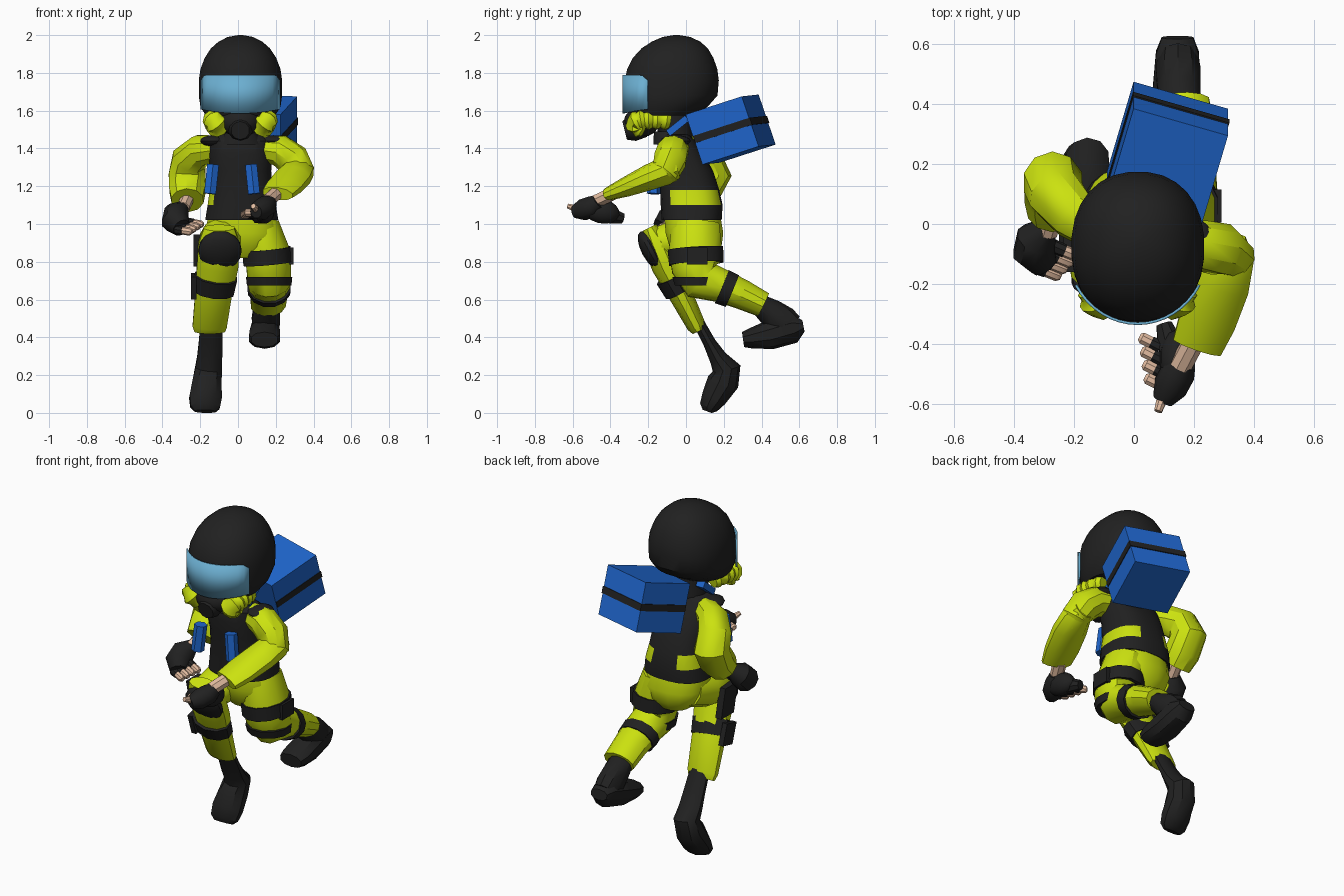
import bpy, bmesh, math
from mathutils import Vector, Matrix


def material(name, rgb):
    m = bpy.data.materials.new(name)
    m.diffuse_color = (*rgb, 1)
    return m


BLACK = material("charcoal", (0.015, 0.015, 0.015))
LIME = material("lime cloth", (0.60, 0.76, 0.005))
BLUE = material("pack blue", (0.014, 0.135, 0.62))
GLASS = material("visor blue", (0.15, 0.43, 0.64))
SKIN = material("skin", (0.76, 0.50, 0.35))


def finish(name, bm, mats, smooth=35):
    bmesh.ops.recalc_face_normals(bm, faces=bm.faces)
    me = bpy.data.meshes.new(name)
    bm.to_mesh(me)
    bm.free()
    ob = bpy.data.objects.new(name, me)
    bpy.context.collection.objects.link(ob)
    for m in mats:
        me.materials.append(m)
    if smooth:
        bpy.ops.object.select_all(action='DESELECT')
        ob.select_set(True)
        bpy.context.view_layer.objects.active = ob
        bpy.ops.object.shade_smooth_by_angle(angle=math.radians(smooth))
    return ob


def loft(name, rings, mat, n=12, level=False, power=1.0, rule=None, mat2=None, smooth=35):
    """Skin rings (x, y, z, r_side, r_depth); level keeps the rings horizontal."""
    bm = bmesh.new()
    pts = [Vector(r[:3]) for r in rings]
    u, loops = Vector((1, 0, 0)), []
    for i, r in enumerate(rings):
        t = Vector((0, 0, 1))
        if not level:
            a, b = pts[max(i - 1, 0)], pts[min(i + 1, len(pts) - 1)]
            t = (pts[i] - a).normalized() + (b - pts[i]).normalized()
            t.normalize()
        u = (u - t * u.dot(t)).normalized()
        v = t.cross(u)
        loop = []
        for k in range(n):
            a = 2 * math.pi * (k + 0.5) / n
            c, s = (math.copysign(abs(f) ** power, f) for f in (math.cos(a), math.sin(a)))
            loop.append(bm.verts.new(pts[i] + u * c * r[3] + v * s * r[-1]))
        loops.append(loop)
    for a, b in zip(loops, loops[1:]):
        for k in range(n):
            bm.faces.new((a[k], a[(k + 1) % n], b[(k + 1) % n], b[k]))
    bm.faces.new(loops[0])
    bm.faces.new(loops[-1])
    if rule:
        for f in bm.faces:
            f.material_index = int(rule(f.calc_center_median()))
    return finish(name, bm, [mat] + ([mat2] if mat2 else []), smooth)


def ball(name, loc, size, mat, tilt=0):
    bm = bmesh.new()
    bmesh.ops.create_uvsphere(bm, u_segments=14, v_segments=8, radius=1, matrix=Matrix.Translation(
        loc) @ Matrix.Rotation(tilt, 4, 'X') @ Matrix.Diagonal((*size, 1)))
    return finish(name, bm, [mat])


def box(name, loc, axes, mat):
    """Box from its centre and three full-length edge vectors."""
    bm = bmesh.new()
    m = Matrix([Vector(a) for a in axes]).transposed().to_4x4()
    bmesh.ops.create_cube(bm, size=1, matrix=Matrix.Translation(loc) @ m)
    return finish(name, bm, [mat], 0)


# Helmet, visor, neck and mask
loft("helmet", [(.013, -.13, 1.575, .185, .165), (.013, -.1, 1.62, .213, .215), (.013, -.08, 1.68, .222, .248),
                (.013, -.075, 1.76, .222, .25), (.013, -.073, 1.82, .213, .24), (.013, -.068, 1.88, .19, .214),
                (.013, -.06, 1.93, .157, .176), (.013, -.053, 1.965, .117, .13), (.013, -.05, 1.99, .068, .074),
                (.013, -.05, 2.0, .012, .014)], BLACK, n=28, level=True, power=.9)
bm = bmesh.new()
cols = []
for k in range(17):
    a = math.radians(-60 + 120 * k / 16)
    s, c = math.sin(a), math.cos(a)
    cols.append([bm.verts.new((.012 + .242 * s, -.075 - .262 * c, z))
                 for z in (1.585 + .03 * s * s, 1.79 - .03 * max(0, abs(s) - .78) / .09)])
for a, b in zip(cols, cols[1:]):
    bm.faces.new((a[0], b[0], b[1], a[1]))
visor = finish("visor", bm, [GLASS])
visor.modifiers.new("thickness", 'SOLIDIFY').thickness = .009
loft("neck", [(.01, -.05, 1.42, .1, .09), (.01, -.07, 1.6, .1, .1)], BLACK)
ball("mask", (.012, -.235, 1.54), (.11, .095, .08), BLACK)
loft("mask_filter", [(.012, -.23, 1.525, .068), (.012, -.285, 1.505, .068), (.012, -.325, 1.495, .05)], BLACK, n=10)
loft("collar", [(.015, -.075, 1.42, .13, .1), (.015, -.085, 1.46, .1, .09), (.015, -.09, 1.49, .08, .08)],
     BLACK, level=True)

# Ribbed breathing hoses, mirrored about the head centre
P = [Vector(p) for p in ((.115, -.225, 1.515), (.14, -.33, 1.545), (.158, -.19, 1.565), (.125, -.09, 1.545))]
for side, label in ((-1, "right"), (1, "left")):
    rings = []
    for k in range(15):
        t = k / 14
        p = P[0] * (1 - t) ** 3 + P[1] * 3 * t * (1 - t) ** 2 + P[2] * 3 * t * t * (1 - t) + P[3] * t ** 3
        rings.append((.012 + side * p.x, p.y, p.z, (.066 if k % 2 else .054) * (1 - .25 * t)))
    loft(label + "_hose", rings, LIME, n=10)

# Vest with lime patches wrapping the lower sides
loft("vest", [(.02, .03, 1.02, .195, .16), (.02, .03, 1.1, .182, .165), (.017, .02, 1.18, .168, .157),
              (.015, .0, 1.28, .162, .145), (.012, -.03, 1.37, .17, .125), (.012, -.05, 1.44, .165, .1),
              (.012, -.055, 1.475, .11, .07)], BLACK, n=24, level=True, power=.8, mat2=LIME,
     rule=lambda c: 1.1 < c.z < 1.18 and abs(c.x - .02) > .09 and c.y > -.08)
loft("hips", [(.03, .05, .82, .09, .09), (.03, .05, .88, .17, .14), (.03, .045, .95, .2, .155),
              (.02, .035, 1.03, .185, .152)], LIME, n=16, level=True, power=.9)

# Shoulder pads, chest canisters and pack straps
for x, label in ((-.13, "right"), (.19, "left")):
    ball(label + "_shoulder_pad", (x, -.055, 1.44), (.072, .08, .03), BLACK)
for x, lean, label in ((-.14, .008, "right"), (.077, -.008, "left")):
    loft(label + "_canister", [(x - lean, -.172, 1.16, .036), (x + lean, -.165, 1.315, .036)], BLUE, n=6, smooth=0)
    box(label + "_pack_strap", (x + .04, -.045, 1.52), ((.05, 0, 0), (0, .1, .08), (0, -.02, .03)), BLUE)

# Tilted backpack and its band
L, W, H = Vector((.088, .297, .096)), Vector((.315, -.09, -.01)), Vector((0, -.09, .265))
C = Vector((.112, .236, 1.5))
box("backpack", C, (L, W, H), BLUE)
box("backpack_band", C + L * .01, (L * 1.01, W * 1.02, H * .14), BLACK)

# Right leg: raised knee, shin sweeping back, toe on the ground
loft("right_thigh", [(-.07, .08, .95, .1, .1), (-.09, -.04, .92, .115, .11), (-.1, -.14, .9, .11, .09),
                     (-.1, -.2, .89, .07, .06)], LIME)
loft("right_shin", [(-.1, -.195, .98, .085, .04), (-.1, -.155, .9, .115, .075), (-.108, -.105, .78, .115, .078),
                    (-.13, -.03, .63, .102, .064), (-.15, .055, .46, .095, .05), (-.15, .068, .432, .085, .035)],
     LIME, n=10)
ball("right_knee_pad", (-.095, -.185, .86), (.117, .05, .115), BLACK, tilt=.5)
loft("right_shin_strap", [(-.117, -.085, .72, .118, .08), (-.13, -.04, .64, .112, .075)], BLACK, n=10)
box("right_shin_pouch", (-.235, -.06, .67), ((.03, 0, 0), (0, .09, .02), (0, -.04, .12)), BLACK)
box("holster", (-.215, -.08, .86), ((.04, 0, 0), (0, .12, 0), (0, -.04, .17)), BLACK)
loft("right_boot", [(-.14, .06, .49, .06, .03), (-.145, .125, .37, .066, .034), (-.15, .17, .29, .07, .048),
                    (-.155, .215, .235, .075, .075), (-.165, .197, .165, .08, .085), (-.172, .148, .08, .09, .068),
                    (-.174, .12, .03, .082, .05), (-.174, .112, .008, .06, .025)], BLACK, n=10)

# Left leg: thigh down, shin kicked back
loft("left_thigh", [(.12, .05, 1.0, .1, .13), (.15, .05, .86, .125, .145), (.163, .055, .77, .122, .135),
                    (.165, .085, .7, .118, .115), (.165, .19, .672, .11, .09), (.163, .3, .625, .1, .08),
                    (.16, .41, .572, .095, .068)], LIME)
loft("left_thigh_strap", [(.15, .05, .87, .133, .152), (.157, .055, .79, .133, .15)], BLACK)
box("left_thigh_pouch", (.275, .06, .83), ((.035, 0, 0), (0, .11, 0), (0, 0, .09)), BLACK)
loft("left_knee_strap", [(.165, .06, .72, .127, .138), (.165, .065, .675, .122, .128)], BLACK, level=True)
loft("left_shin_strap", [(.165, .19, .668, .118, .098), (.164, .245, .645, .114, .094)], BLACK)
loft("left_boot_shaft", [(.158, .37, .588, .07, .05), (.15, .45, .53, .075, .075), (.147, .51, .485, .078, .085),
                         (.147, .55, .45, .07, .08)], BLACK, n=10)
loft("left_boot_foot", [(.145, .622, .46, .055, .03), (.145, .57, .45, .075, .08), (.142, .45, .415, .083, .078),
                        (.14, .35, .395, .085, .056), (.14, .302, .388, .072, .04)], BLACK, n=10, power=.9)

# Sleeves and wrists
loft("left_upper_sleeve", [(.13, -.05, 1.4, .07), (.22, -.07, 1.39, .085), (.29, -.085, 1.34, .09),
                           (.325, -.11, 1.28, .08), (.31, -.15, 1.25, .06)], LIME, n=10)
loft("left_forearm_sleeve", [(.315, -.05, 1.3, .06, .06), (.318, -.11, 1.28, .086, .075), (.29, -.2, 1.245, .1, .068),
                             (.245, -.32, 1.195, .1, .052), (.21, -.41, 1.16, .088, .036)], LIME, n=10)
loft("left_wrist", [(.2, -.39, 1.16, .038), (.155, -.475, 1.12, .038)], SKIN, n=8)
loft("right_sleeve", [(-.11, -.03, 1.4, .07), (-.2, .03, 1.39, .085), (-.26, .1, 1.34, .095),
                      (-.27, .14, 1.26, .102), (-.268, .09, 1.18, .1), (-.268, .035, 1.125, .088)], LIME, n=10)
loft("right_wrist", [(-.27, .04, 1.13, .036), (-.29, -.03, 1.085, .036)], SKIN, n=8)

# Fingerless gloves with curled fingers
loft("left_glove", [(.17, -.46, 1.12, .04), (.15, -.49, 1.095, .058), (.12, -.545, 1.075, .058),
                    (.095, -.59, 1.065, .035)], BLACK, n=10)
ball("left_palm", (.14, -.45, 1.07), (.055, .1, .066), BLACK, tilt=-.25)
loft("left_glove_thumb", [(.14, -.46, 1.07, .045), (.12, -.4, 1.045, .045), (.1, -.335, 1.03, .028)], BLACK, n=8)
loft("left_thumb_tip", [(.095, -.58, 1.08, .02), (.08, -.625, 1.095, .014)], SKIN, n=8)
loft("right_glove", [(-.29, -.01, 1.09, .036), (-.325, -.05, 1.055, .07), (-.333, -.09, 1.015, .074),
                     (-.3, -.135, .98, .05)], BLACK, n=10)
for label, base, step, bend in (("left", (.105, -.545, 1.06), (-.006, .045, -.004), (-.06, .03, 0)),
                                ("right", (-.27, -.075, 1.01), (-.02, -.022, -.013), (.075, -.03, -.012))):
    base, step, bend = Vector(base), Vector(step), Vector(bend)
    for i in range(4):
        a = base + step * i
        b = a + bend * .5
        c = a + bend
        loft(f"{label}_finger_sleeve_{i + 1}", [(*a, .025), (*b, .023)], BLACK, n=8)
        loft(f"{label}_fingertip_{i + 1}", [(*b, .021), (*c, .021), (*(c + bend * .15), .012)], SKIN, n=8)
